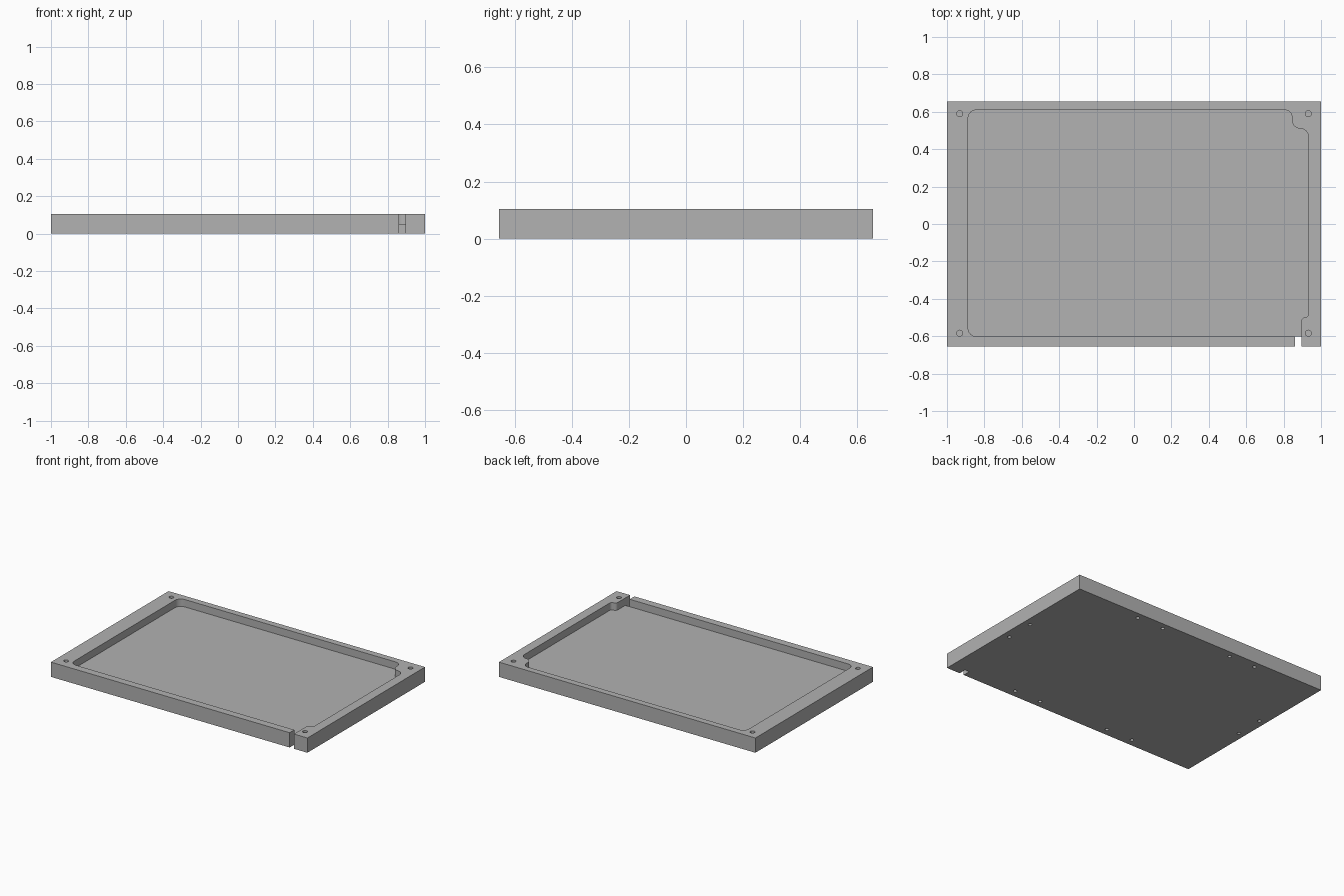
import bpy, bmesh
from math import radians, sin, cos
from mathutils import Vector

if "Cube" in bpy.data.objects:
    bpy.data.objects.remove(bpy.data.objects["Cube"])

HALF_Y, HEIGHT, FLOOR = 0.655, 0.104, 0.052

grey = bpy.data.materials.new("plain grey")
grey.use_nodes = True
grey.diffuse_color = (0.445, 0.445, 0.445, 1)
grey.node_tree.nodes["Principled BSDF"].inputs["Base Color"].default_value = grey.diffuse_color


def prism(bm, outline, z0, z1):
    """Extrude a closed outline from z0 to z1."""
    base = bm.faces.new([bm.verts.new((x, y, z0)) for x, y in outline])
    top = bmesh.ops.extrude_face_region(bm, geom=[base])["geom"]
    verts = [v for v in top if isinstance(v, bmesh.types.BMVert)]
    bmesh.ops.translate(bm, verts=verts, vec=(0, 0, z1 - z0))


def rect(x0, x1, y0, y1):
    return [(x0, y0), (x1, y0), (x1, y1), (x0, y1)]


def circle(x, y, r, n=20):
    return [(x + r * cos(radians(360 * i / n)), y + r * sin(radians(360 * i / n)))
            for i in range(n)]


def rounded(corners, steps=8):
    """Round right-angled corners, each given as (x, y, radius)."""
    points = []
    for i, (x, y, r) in enumerate(corners):
        p = Vector((x, y))
        if r == 0:
            points.append(p)
            continue
        to_prev = (Vector(corners[i - 1][:2]) - p).normalized()
        to_next = (Vector(corners[(i + 1) % len(corners)][:2]) - p).normalized()
        for k in range(steps + 1):
            a = radians(90 * k / steps)
            points.append(p + r * to_prev * (1 - sin(a)) + r * to_next * (1 - cos(a)))
    return points


def make(name, prisms):
    bm = bmesh.new()
    for outline, z0, z1 in prisms:
        prism(bm, outline, z0, z1)
    bmesh.ops.recalc_face_normals(bm, faces=bm.faces)
    mesh = bpy.data.meshes.new(name)
    bm.to_mesh(mesh)
    bm.free()
    mesh.materials.append(grey)
    obj = bpy.data.objects.new(name, mesh)
    bpy.context.collection.objects.link(obj)
    return obj


def cut(body, cutter):
    cutter.hide_render = True
    mod = body.modifiers.new(cutter.name, 'BOOLEAN')
    mod.operation, mod.solver, mod.object = 'DIFFERENCE', 'EXACT', cutter
    bpy.ops.object.modifier_apply(modifier=mod.name)
    bpy.data.objects.remove(cutter)


# Solid tray block
tray = make("tray", [(rect(-1, 1, -HALF_Y, HALF_Y), 0, HEIGHT)])
bpy.context.view_layer.objects.active = tray
tray.select_set(True)

# Through slot in the front wall
cut(tray, make("slot_cutter", [(rect(0.861, 0.895, -0.8, -0.602), -0.1, 0.2)]))

# Shallow pocket, stepped around two corner bosses
pocket = rounded([
    (-0.887, -0.602, 0.045), (0.895, -0.602, 0), (0.895, -0.5, 0.019),
    (0.933, -0.5, 0.019), (0.933, 0.51, 0.044), (0.845, 0.51, 0.044),
    (0.845, 0.61, 0.04), (-0.887, 0.61, 0.045)])
cut(tray, make("pocket_cutter", [(pocket, FLOOR, 0.2)]))

# Blind screw holes in the top corners
cut(tray, make("screw_hole_cutter", [
    (circle(x, y, 0.016), 0.04, 0.2) for x in (-0.932, 0.932) for y in (-0.584, 0.59)]))

# Small blind holes around the underside
spots = [(x, y) for x in (-0.487, -0.281, 0.274, 0.48) for y in (-0.602, 0.609)]
spots += [(x, y) for x in (-0.953, 0.948) for y in (-0.1, 0.103)]
cut(tray, make("underside_hole_cutter", [(circle(x, y, 0.012, 16), -0.1, 0.03) for x, y in spots]))

bpy.ops.object.shade_smooth_by_angle(angle=radians(30))
